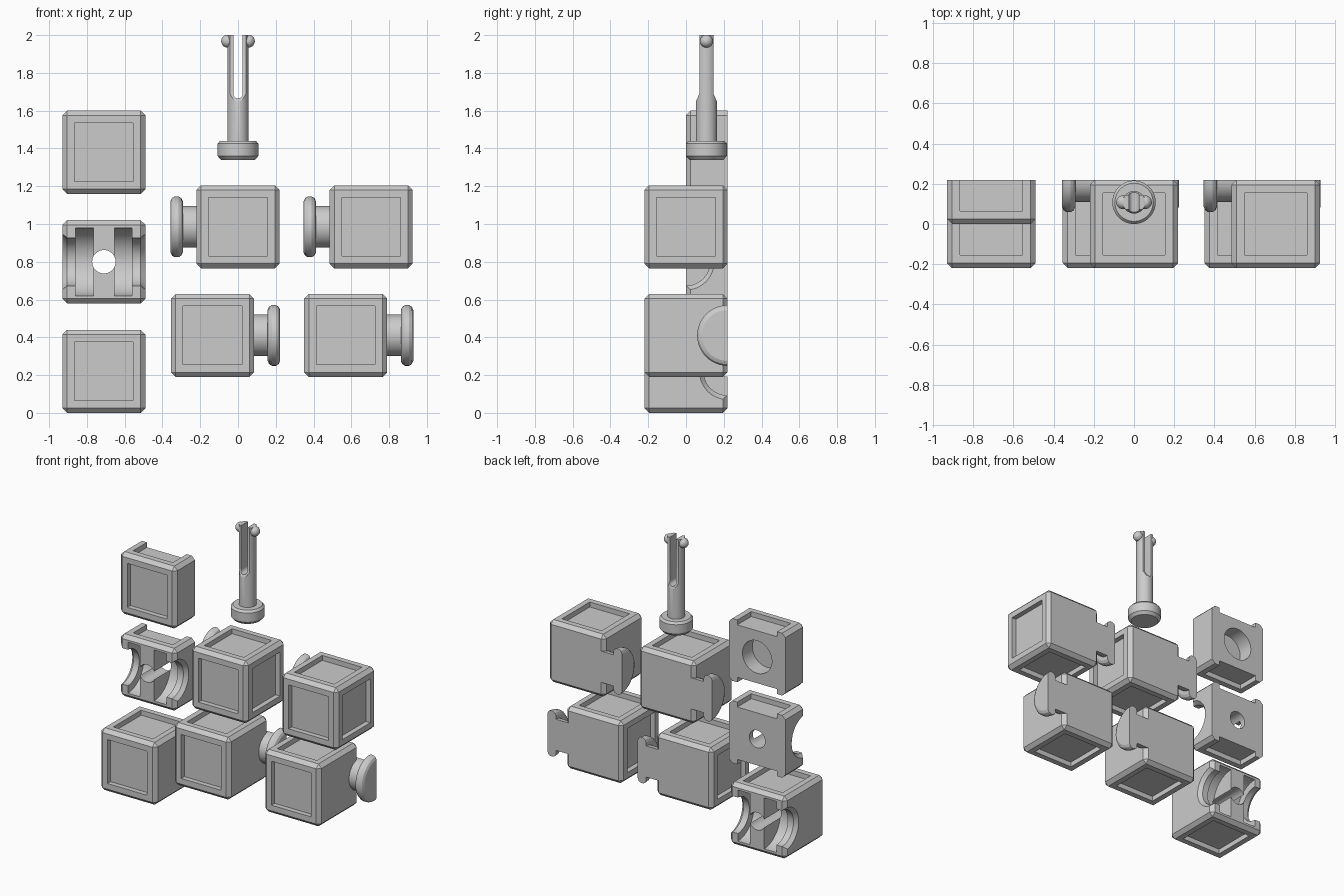
import bpy, bmesh, math
from mathutils import Matrix, Vector

if "Cube" in bpy.data.objects:
    bpy.data.objects.remove(bpy.data.objects["Cube"])

S, H, BACK = 0.44, 0.22, 0.22          # cube size, half size, back plane
CH, PANEL, DEEP = 0.025, 0.31, 0.035   # chamfer, panel width, panel depth


def make(name, bm):
    bmesh.ops.recalc_face_normals(bm, faces=bm.faces[:])
    me = bpy.data.meshes.new(name)
    bm.to_mesh(me)
    bm.free()
    ob = bpy.data.objects.new(name, me)
    bpy.context.collection.objects.link(ob)
    return ob


def box(name, centre, size, chamfer=0):
    bm = bmesh.new()
    bmesh.ops.create_cube(bm, size=1)
    bmesh.ops.scale(bm, vec=size, verts=bm.verts)
    bmesh.ops.translate(bm, vec=centre, verts=bm.verts)
    if chamfer:
        bmesh.ops.bevel(bm, geom=bm.edges[:], offset=chamfer, segments=1, affect='EDGES')
    return make(name, bm)


def lathe(name, profile, origin, axis, seg=48, cut_y=None):
    """Revolve (distance along axis, radius) points; cut_y keeps only y below it."""
    bm = bmesh.new()
    rings = [[bm.verts.new((r * math.cos(2 * math.pi * i / seg),
                            r * math.sin(2 * math.pi * i / seg), d))
              for i in range(seg)] for d, r in profile]
    for a, b in zip(rings, rings[1:]):
        for i in range(seg):
            j = (i + 1) % seg
            bm.faces.new((a[i], a[j], b[j], b[i]))
    bm.faces.new(rings[0])
    bm.faces.new(rings[-1])
    rot = Vector((0, 0, 1)).rotation_difference(Vector(axis)).to_matrix().to_4x4()
    bm.transform(Matrix.Translation(origin) @ rot)
    if cut_y is not None:
        res = bmesh.ops.bisect_plane(bm, geom=bm.verts[:] + bm.edges[:] + bm.faces[:], dist=1e-5,
                                     plane_co=(0, cut_y, 0), plane_no=(0, 1, 0), clear_outer=True)
        bmesh.ops.holes_fill(bm, edges=[e for e in bm.edges if e.is_boundary], sides=0)
    return make(name, bm)


def combine(ob, tools, op='DIFFERENCE'):
    for t in tools:
        m = ob.modifiers.new("bool", 'BOOLEAN')
        m.operation, m.object, m.solver = op, t, 'EXACT'
        with bpy.context.temp_override(object=ob, active_object=ob, selected_objects=[ob]):
            bpy.ops.object.modifier_apply(modifier=m.name)
        bpy.data.objects.remove(t)


def smooth(ob):
    bpy.ops.object.select_all(action='DESELECT')
    ob.select_set(True)
    bpy.context.view_layer.objects.active = ob
    bpy.ops.object.shade_smooth_by_angle(angle=math.radians(25))


def panels(c, faces):
    """Square recess cutters on the given face directions."""
    out = []
    for f in faces:
        f = Vector(f)
        size = [DEEP * 2 if abs(k) > 0.5 else PANEL for k in f]
        out.append(box("cutter", Vector(c) + f * H, size))
    return out


def sockets(cx, y, cz):
    """Round slots, open on both sides, that receive the hooks."""
    prof = [(-0.02, 0.167), (0.025, 0.127), (0.07, 0.127), (0.07, 0.18), (0.165, 0.18)]
    return [lathe("cutter", prof, (cx - s * H, y, cz), (s, 0, 0)) for s in (1, -1)]


def bore(cx, y0, cz, r, depth):
    return lathe("cutter", [(0, r), (depth, r)], (cx, y0, cz), (0, 1, 0), 40)


FRONT, UP, DOWN = (0, -1, 0), (0, 0, 1), (0, 0, -1)

# Hooked cubes: centre x, centre z, hook side
hook_profile = [(-0.025, 0.11), (0.072, 0.11), (0.072, 0.135), (0.08, 0.152), (0.095, 0.161),
                (0.115, 0.161), (0.13, 0.152), (0.138, 0.135)]
for n, (cx, cz, side) in enumerate([(0, 0.985, -1), (0.705, 0.985, -1),
                                    (-0.135, 0.41, 1), (0.57, 0.41, 1)]):
    c = (cx, 0, cz)
    cube = box(f"hook_cube_{n + 1}", c, (S, S, S), CH)
    combine(cube, panels(c, [FRONT, UP, DOWN, (-side, 0, 0)]))
    hook = lathe(f"side_hook_{n + 1}", hook_profile, (cx + side * H, BACK, cz),
                 (side, 0, 0), cut_y=BACK)
    smooth(cube)
    smooth(hook)

# Left column: socket cube, socket half and cover half
LX = -0.71
c = (LX, 0, 0.22)
socket_cube = box("socket_cube", c, (S, S, S), CH)
combine(socket_cube, panels(c, [FRONT, UP, DOWN]) + sockets(LX, BACK, 0.22)
        + [bore(LX, -0.12, 0.22, 0.062, 0.5)])

c = (LX, BACK, 0.80)
socket_half = box("socket_half", c, (S, S, S), CH)
combine(socket_half, panels(c, [UP, DOWN])
        + [box("cutter", (LX, BACK + 0.5, 0.80), (1, 1, 1))]
        + sockets(LX, 0, 0.80) + [bore(LX, -0.1, 0.80, 0.062, 0.5)])

c = (LX, BACK, 1.38)
cover_half = box("cover_half", c, (S, S, S), CH)
combine(cover_half, panels(c, [FRONT, UP, DOWN])
        + [box("cutter", (LX, BACK + 0.5, 1.38), (1, 1, 1)),
           bore(LX, 0.11, 1.38, 0.115, 0.3)])

# Split locking pin: head and shaft, side flats, end bumps, slot
PY = 0.108
head = [(1.34, 0.09), (1.36, 0.108), (1.425, 0.108), (1.44, 0.095)]
pin = lathe("locking_pin", head + [(1.44, 0.056), (2.0, 0.056)], (0, PY, 0), (0, 0, 1))
flats = []
for s in (1, -1):
    bm = bmesh.new()
    pts = [(0.06, 1.64), (0.037, 1.69), (0.037, 2.1), (0.12, 2.1), (0.12, 1.64)]
    f = bm.faces.new([bm.verts.new((-0.2, PY + s * y, z)) for y, z in pts])
    ext = bmesh.ops.extrude_face_region(bm, geom=[f])
    bmesh.ops.translate(bm, vec=(0.4, 0, 0),
                        verts=[v for v in ext["geom"] if isinstance(v, bmesh.types.BMVert)])
    flats.append(make("cutter", bm))
combine(pin, flats)
bumps = []
for s in (1, -1):
    bm = bmesh.new()
    bmesh.ops.create_uvsphere(bm, u_segments=24, v_segments=16, radius=0.034,
                              matrix=Matrix.Translation((s * 0.055, PY, 1.968)))
    bumps.append(make("bump", bm))
combine(pin, bumps, 'UNION')
combine(pin, [box("cutter", (0, PY, 1.92), (0.05, 0.4, 0.46)),
              lathe("cutter", [(-0.2, 0.0251), (0.2, 0.0251)], (0, PY, 1.69), (0, 1, 0), 32),
              box("cutter", (0, PY, 2.1), (0.4, 0.4, 0.2))])

for ob in (socket_cube, socket_half, cover_half, pin):
    smooth(ob)
